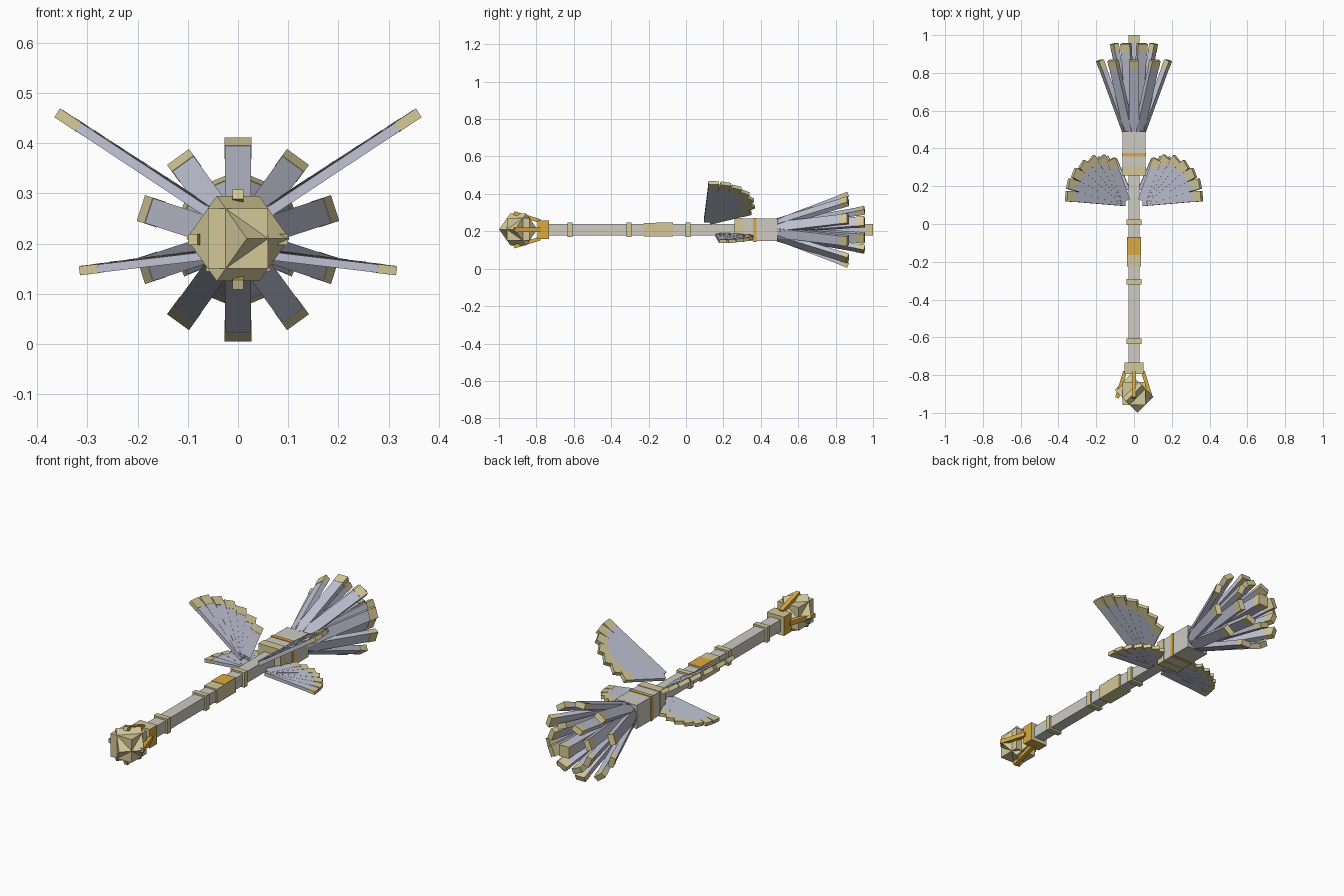
import bpy, bmesh, math
from mathutils import Matrix, Vector

if "Cube" in bpy.data.objects:
    bpy.data.objects.remove(bpy.data.objects["Cube"], do_unlink=True)

ZC = 0.208  # height of the staff's long axis


def material(name, rgb):
    lin = [((c / 255 + 0.055) / 1.055) ** 2.4 for c in rgb] + [1.0]
    m = bpy.data.materials.new(name)
    m.use_nodes = True
    m.diffuse_color = lin
    bsdf = m.node_tree.nodes["Principled BSDF"]
    bsdf.inputs["Base Color"].default_value = lin
    bsdf.inputs["Roughness"].default_value = 0.7
    return m


SILVER = material("silver", (205, 203, 194))
TAN = material("pale_gold", (212, 200, 152))
GOLD = material("deep_gold", (216, 170, 66))
BLADE = material("feather_grey", (192, 195, 212))


def build(name, boxes, mats):
    """One object from boxes given as (matrix, size, material index)."""
    bm = bmesh.new()
    for mat, size, index in boxes:
        made = bmesh.ops.create_cube(bm, size=1, matrix=mat @ Matrix.Diagonal((*size, 1)))
        for f in {f for v in made["verts"] for f in v.link_faces}:
            f.material_index = index
    bm.normal_update()
    me = bpy.data.meshes.new(name)
    bm.to_mesh(me)
    bm.free()
    for m in mats:
        me.materials.append(m)
    ob = bpy.data.objects.new(name, me)
    bpy.context.collection.objects.link(ob)
    return ob


def block(name, y0, y1, half, mat):
    """Square block on the axis between two y positions."""
    at = Matrix.Translation((0, (y0 + y1) / 2, ZC))
    return build(name, [(at, (2 * half, y1 - y0, 2 * half), 0)], [mat])


def strut(p0, p1, across):
    """Frame at p0 with y along p0-p1 and x along the across direction."""
    y = (p1 - p0).normalized()
    z = across.cross(y).normalized()
    x = y.cross(z)
    m = Matrix((x, y, z)).transposed().to_4x4()
    m.translation = p0
    return m, (p1 - p0).length


def feather(p0, p1, across, width, thick, cap):
    """Blade box plus slightly thicker tip box."""
    m, n = strut(p0, p1, across)
    return [
        (m @ Matrix.Translation((0, (n - cap) / 2, 0)), (width, n - cap, thick), 0),
        (m @ Matrix.Translation((0, n - cap / 2, 0)), (width * 1.04, cap, thick * 1.1), 1),
    ]


# Shaft, rings and grip
block("shaft", -0.75, 0.30, 0.03, SILVER)
for i, y in enumerate((-0.62, -0.305, 0.01)):
    block(f"shaft_ring_{i + 1}", y - 0.014, y + 0.014, 0.039, TAN)
block("grip", -0.225, -0.07, 0.037, TAN)
build("grip_plate", [(Matrix.Translation((0, -0.117, ZC + 0.037)), (0.074, 0.094, 0.004), 0)], [GOLD])

# Collar with deep gold on its sides and underside
collar = block("collar", -0.793, -0.732, 0.049, TAN)
collar.data.materials.append(GOLD)
for f in collar.data.polygons:
    if abs(f.normal.x) > 0.5 or f.normal.z < -0.5:
        f.material_index = 1

# Four prongs opening around the crystal
for k, side in enumerate(("left", "top", "right", "bottom")):
    a = k * math.pi / 2
    r = Vector((math.cos(a), 0, math.sin(a)))
    across = Vector((-math.sin(a), 0, math.cos(a)))
    base = Vector((0, 0, ZC))
    m, n = strut(base + r * 0.047 + Vector((0, -0.78, 0)),
                 base + r * 0.090 + Vector((0, -0.92, 0)), across)
    prong = build("prong_" + side, [(m @ Matrix.Translation((0, n / 2, 0)), (0.022, n, 0.02), 0)],
                  [GOLD, TAN])
    for f in prong.data.polygons:
        if f.normal.y < -0.7:
            f.material_index = 1

# Crystal from two crossed cubes
centre = Matrix.Translation((0, -0.897, ZC + 0.002))
tilt = Matrix.Rotation(math.pi / 4, 4, "Z") @ Matrix.Rotation(math.pi / 4, 4, "X")
build("crystal", [(centre, (0.12,) * 3, 0), (centre @ tilt, (0.12,) * 3, 0)], [TAN])

# Tail socket and its bands
block("tail_socket", 0.27, 0.49, 0.061, SILVER)
block("socket_front_band", 0.258, 0.305, 0.064, TAN)
block("socket_thin_band", 0.357, 0.377, 0.064, GOLD)


def tail_ring(name, count, start, y1, r0, r1):
    boxes = []
    for k in range(count):
        a = start + k * 2 * math.pi / count
        r = Vector((math.cos(a), 0, math.sin(a)))
        across = Vector((-math.sin(a), 0, math.cos(a)))
        boxes += feather(Vector((0, 0.46, ZC)) + r * r0, Vector((0, y1, ZC)) + r * r1,
                         across, 0.052, 0.026, 0.045)
    return build(name, boxes, [BLADE, TAN])


# Tail feathers: outer ring, inner ring and one in the middle
tail_ring("outer_tail_feathers", 10, math.pi / 2, 0.867, 0.034, 0.19)
tail_ring("inner_tail_feathers", 8, math.pi / 8, 0.955, 0.018, 0.113)
build("centre_tail_feather",
      feather(Vector((0, 0.46, ZC)), Vector((0, 1.0, ZC)), Vector((1, 0, 0)), 0.055, 0.054, 0.04),
      [BLADE, TAN])

# Wings: seven feathers fanned from a root, in a tilted plane
LENGTHS = (0.372, 0.372, 0.358, 0.338, 0.312, 0.278, 0.238)


def wing(name, side, root, tilt_deg, scale):
    t = math.radians(tilt_deg)
    out = Vector((side * math.cos(t), 0, math.sin(t)))
    back = Vector((0, 1, 0))
    normal = Vector((-side * math.sin(t), 0, math.cos(t)))
    start = Vector((side * root[0], root[1], root[2]))
    boxes = []
    for k, length in enumerate(LENGTHS):
        a = math.radians(4 + 10.4 * k)
        d = out * math.cos(a) + back * math.sin(a)
        p = start + normal * 0.0006 * (k - 3)
        boxes += feather(p, p + d * length * scale, normal.cross(d),
                         0.054 * scale, 0.019 * scale ** 0.5, 0.05 * scale)
    return build(name, boxes, [BLADE, TAN])


for side, label in ((1, "left"), (-1, "right")):
    wing("upper_wing_" + label, side, (0.048, 0.122, 0.256), 33.5, 1.0)
    wing("lower_wing_" + label, side, (0.04, 0.178, 0.180), -6.7, 0.745)
